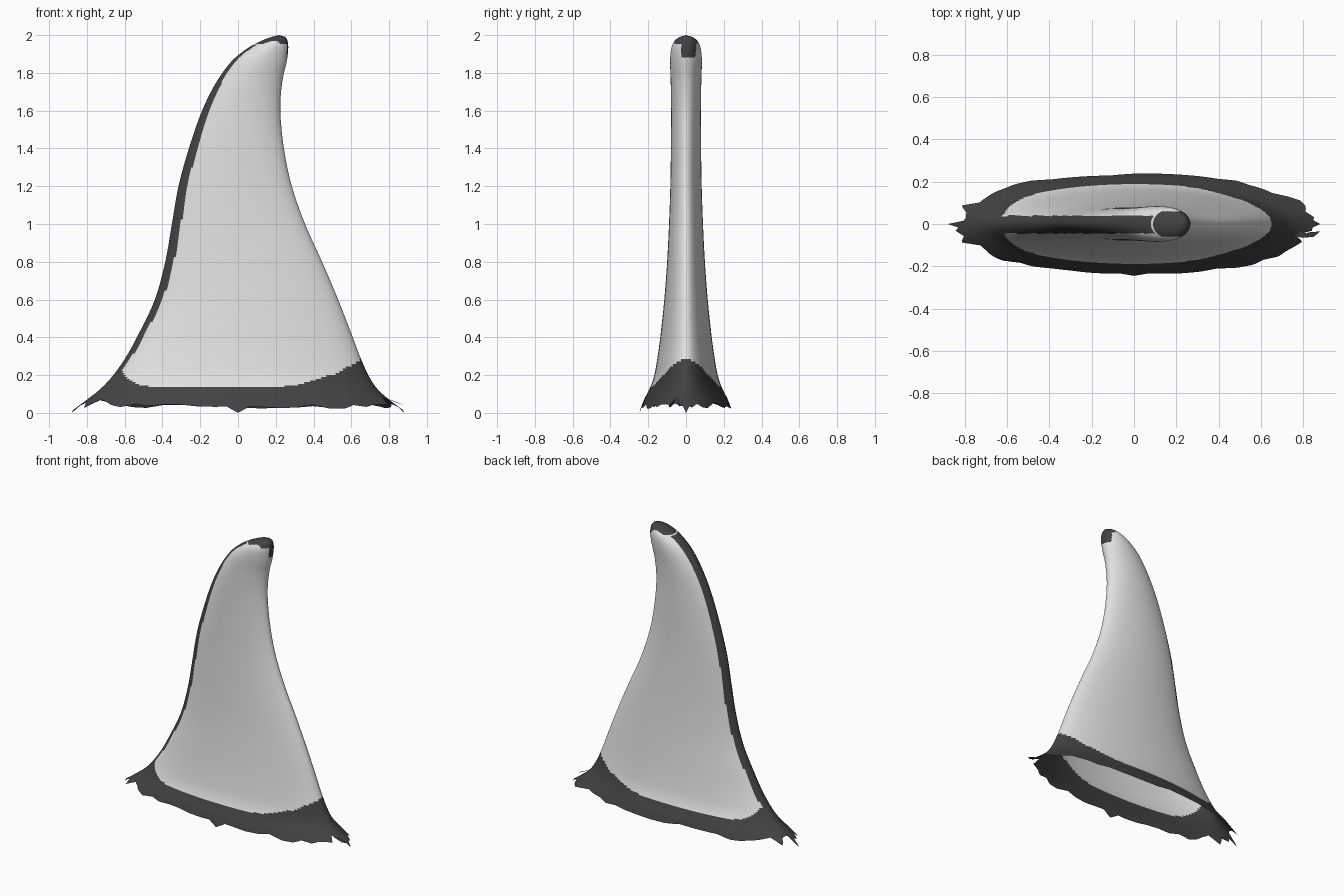
import bpy, bmesh, math, random

if "Cube" in bpy.data.objects:
    bpy.data.objects.remove(bpy.data.objects["Cube"])

random.seed(4)
SEGS, STEPS = 112, 8

# Slices of the fin: height, left x, right x, half thickness
SLICES = [
    (0.01, -0.88, 0.88, 0.245), (0.07, -0.80, 0.80, 0.222),
    (0.13, -0.725, 0.735, 0.192), (0.20, -0.66, 0.69, 0.168),
    (0.30, -0.59, 0.645, 0.150), (0.42, -0.525, 0.60, 0.134),
    (0.60, -0.44, 0.53, 0.115), (0.80, -0.385, 0.445, 0.100),
    (1.00, -0.35, 0.355, 0.090), (1.20, -0.315, 0.285, 0.083),
    (1.40, -0.26, 0.243, 0.080), (1.60, -0.19, 0.224, 0.079),
    (1.75, -0.115, 0.234, 0.081), (1.86, -0.035, 0.258, 0.084),
    (1.93, 0.05, 0.266, 0.078), (1.97, 0.125, 0.262, 0.060),
    (1.99, 0.175, 0.252, 0.035),
]


def material(name, value):
    m = bpy.data.materials.new(name)
    m.diffuse_color = (value, value, value, 1)
    m.use_nodes = True
    m.node_tree.nodes["Principled BSDF"].inputs["Base Color"].default_value = m.diffuse_color
    return m


def spline(a, b, c, d, t):
    return 0.5 * (2*b + (c-a)*t + (2*a-5*b+4*c-d)*t*t + (3*b-a-3*c+d)*t**3)


def smooth_slices():
    out, last = [], len(SLICES) - 1
    for i in range(last):
        p = [SLICES[max(0, min(last, i + k))] for k in (-1, 0, 1, 2)]
        for s in range(STEPS):
            out.append([spline(*v, s / STEPS) for v in zip(*p)])
    out.append(list(SLICES[-1]))
    return out


def add_object(name, bm, mats):
    me = bpy.data.meshes.new(name)
    bm.to_mesh(me)
    bm.free()
    for m in mats:
        me.materials.append(m)
    ob = bpy.data.objects.new(name, me)
    bpy.context.collection.objects.link(ob)
    return ob


def is_dark(c, slice_left):
    x, y, z = c
    # base band, rising toward both ends
    edge = 0.135 + (0.15 * (x / 0.65)**3 if x > 0 else 0.09 * (-x / 0.62)**10)
    if z < edge:
        return True
    # strip along the leading edge
    if x < slice_left + 0.08 and abs(y + 0.003) < 0.042 and z < 1.95:
        return True
    # worn cap at the tip
    if z > 1.955 and abs(y) < 0.06:
        return True
    return z > 1.88 and x > 0.235 and y > -0.025


light = material("light grey", 0.75)
dark = material("charcoal", 0.055)

# Fin shell: hollow, open at the bottom
bm = bmesh.new()
rows = smooth_slices()
rings = []
for z, left, right, half in rows:
    n = 2 + 0.25 * max(0, 1 - z / 0.15)
    ring = []
    for k in range(SEGS):
        a = 2 * math.pi * k / SEGS
        c, s = math.cos(a), math.sin(a)
        x = (left + right) / 2 + (right - left) / 2 * math.copysign(abs(c)**(2/n), c)
        ring.append(bm.verts.new((x, half * math.copysign(abs(s)**(2/n), s), z)))
    rings.append(ring)
for i in range(len(rings) - 1):
    for k in range(SEGS):
        j = (k + 1) % SEGS
        f = bm.faces.new((rings[i][k], rings[i][j], rings[i+1][j], rings[i+1][k]))
        f.material_index = int(is_dark(f.calc_center_median(), rows[i][1]))
tip = bm.verts.new((0.218, 0, 2.0))
for k in range(SEGS):
    bm.faces.new((rings[-1][k], rings[-1][(k+1) % SEGS], tip)).material_index = 1

# Ragged lower rim: pull the lowest rings up along the surface, more at the ends
knots = [random.random() for _ in range(SEGS // 2)]
for k in range(SEGS):
    end = abs(math.cos(2 * math.pi * k / SEGS))
    j = k // 2
    r = knots[j] if k % 2 == 0 else (knots[j] + knots[(j + 1) % len(knots)]) / 2
    amount = r * (0.35 + 0.65 * end**6) + 0.15
    if k in (0, SEGS // 2, SEGS // 4 * 3):
        amount = 0
    top = rings[STEPS + 2][k].co.copy()
    for i in range(STEPS + 2):
        rings[i][k].co = rings[i][k].co.lerp(top, amount)
low = min(v.co.z for v in bm.verts)
for v in rings[0]:
    if v.co.z < low + 0.002:
        v.co.z = 0.0
for f in bm.faces:
    f.smooth = True
add_object("fin_shell", bm, [light, dark])

# Torn sliver hanging off the trailing end of the rim
bm = bmesh.new()
for quad in ([(0.74, -0.055, 0.09), (0.80, -0.065, 0.07), (0.82, -0.045, 0.065), (0.76, -0.03, 0.085)],
             [(0.80, -0.065, 0.07), (0.85, -0.06, 0.05), (0.88, -0.035, 0.04), (0.82, -0.04, 0.065)]):
    bm.faces.new([bm.verts.new(p) for p in quad])
add_object("rim_sliver", bm, [dark])
